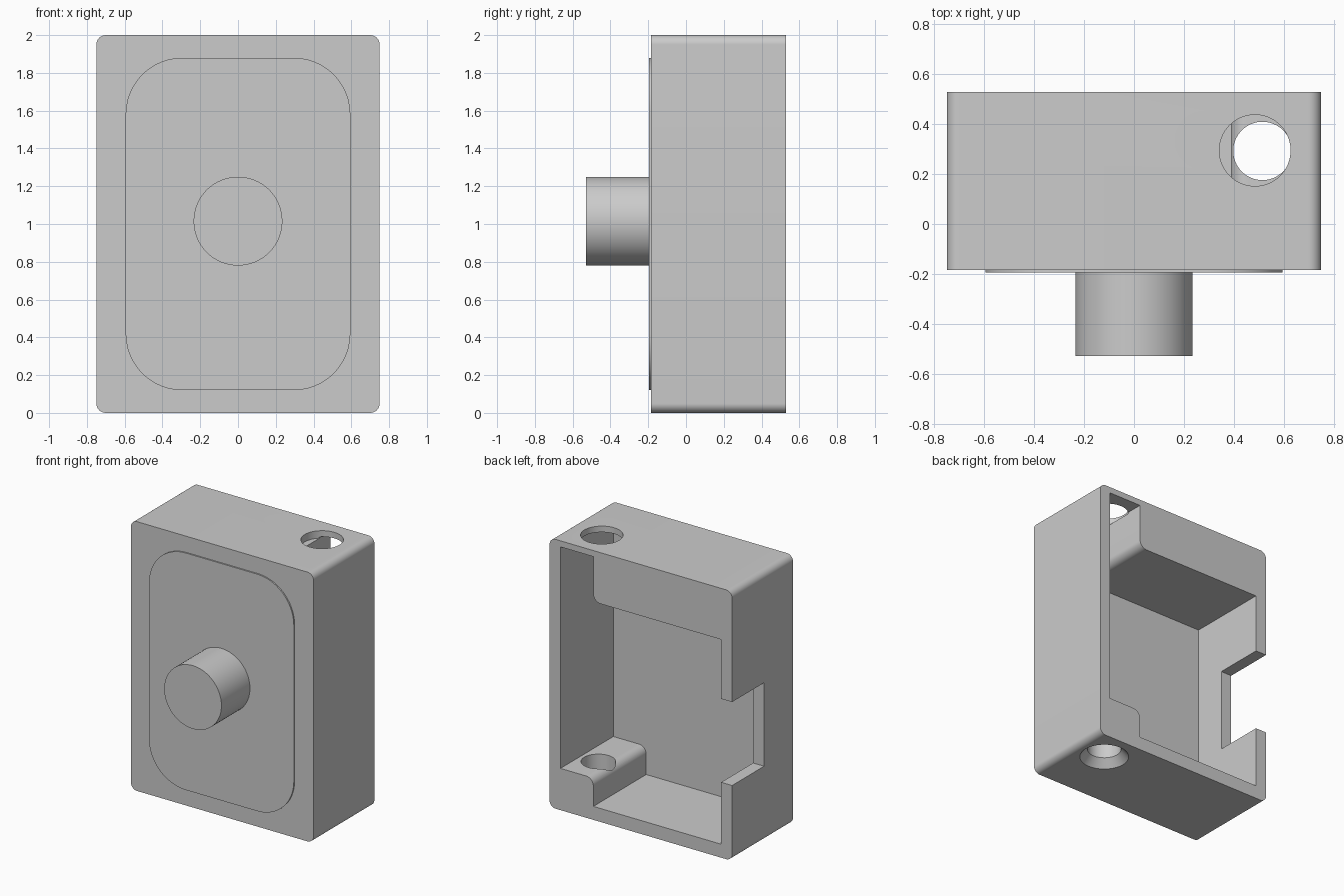
import bpy, bmesh, math
from mathutils import Vector, Matrix

cube = bpy.data.objects.get("Cube")
if cube:
    bpy.data.objects.remove(cube, do_unlink=True)

grey = bpy.data.materials.new("plain grey")
grey.use_nodes = True
GREY = (0.6, 0.6, 0.6, 1)
grey.diffuse_color = GREY
grey.node_tree.nodes["Principled BSDF"].inputs["Base Color"].default_value = GREY


def make_object(name, bm):
    bmesh.ops.recalc_face_normals(bm, faces=bm.faces)
    mesh = bpy.data.meshes.new(name)
    bm.to_mesh(mesh)
    bm.free()
    mesh.materials.append(grey)
    obj = bpy.data.objects.new(name, mesh)
    bpy.context.collection.objects.link(obj)
    return obj


def fillet(corners, steps=12):
    """Turn (x, z, radius) corners into an outline with rounded corners."""
    outline = []
    for i, (x, z, r) in enumerate(corners):
        p = Vector((x, z))
        if r == 0:
            outline.append(p)
            continue
        a = (Vector(corners[i - 1][:2]) - p).normalized()
        b = (Vector(corners[(i + 1) % len(corners)][:2]) - p).normalized()
        # Corners are all square, so the arc blends between both directions
        for k in range(steps + 1):
            t = math.pi / 2 * k / steps
            outline.append(p + r * (a * (1 - math.sin(t)) + b * (1 - math.cos(t))))
    return outline


def prism(name, corners, y0, y1):
    """Extrude a front outline from y0 to y1."""
    bm = bmesh.new()
    face = bm.faces.new([bm.verts.new((p.x, y0, p.y)) for p in fillet(corners)])
    moved = bmesh.ops.extrude_face_region(bm, geom=[face])["geom"]
    verts = [v for v in moved if isinstance(v, bmesh.types.BMVert)]
    bmesh.ops.translate(bm, verts=verts, vec=(0, y1 - y0, 0))
    return make_object(name, bm)


def box_corners(x0, x1, z0, z1, r=0):
    return [(x0, z0, r), (x1, z0, r), (x1, z1, r), (x0, z1, r)]


def cone(name, centre, r1, r2, depth, rotation=None):
    bm = bmesh.new()
    matrix = Matrix.Translation(centre) @ (rotation or Matrix())
    bmesh.ops.create_cone(bm, cap_ends=True, segments=64, radius1=r1,
                          radius2=r2, depth=depth, matrix=matrix)
    return make_object(name, bm)


def cut(target, cutter):
    mod = target.modifiers.new("cut", 'BOOLEAN')
    mod.operation = 'DIFFERENCE'
    mod.solver = 'EXACT'
    mod.object = cutter
    bpy.context.view_layer.objects.active = target
    bpy.ops.object.modifier_apply(modifier=mod.name)
    bpy.data.objects.remove(cutter, do_unlink=True)


# Housing shell, rounded along its depth
housing = prism("housing", box_corners(-0.75, 0.75, 0, 2, 0.05), -0.185, 0.53)

# Open back, leaving a thick top block and a screw boss in the lower corner
inner, step = 0.66, 0.39
cavity = [(-inner, 0.1, 0), (step, 0.1, 0), (step, 0.31, 0.06), (inner, 0.31, 0),
          (inner, 1.955, 0), (step, 1.955, 0), (step, 1.62, 0.06), (-inner, 1.62, 0)]
cut(housing, prism("cavity_cutter", cavity, -0.09, 0.6))

# Side wall notch
cut(housing, prism("notch_cutter", box_corners(-0.8, -0.6, 0.56, 1.18), 0.155, 0.6))

# Access hole in the top, screw hole and countersink in the bottom
cut(housing, cone("access_cutter", (0.485, 0.295, 2), 0.143, 0.143, 0.11))
cut(housing, cone("screw_cutter", (0.515, 0.293, 0.2), 0.117, 0.117, 0.5))
cut(housing, cone("countersink_cutter", (0.515, 0.293, 0.02), 0.187, 0.117, 0.08))

# Raised front panel and round knob
panel = prism("front_panel", box_corners(-0.595, 0.595, 0.12, 1.88, 0.3), -0.195, -0.18)
knob = cone("knob", (0, -0.355, 1.015), 0.235, 0.235, 0.35,
            Matrix.Rotation(math.pi / 2, 4, 'X'))

# Smooth curved faces, keep hard edges
bpy.ops.object.select_all(action='DESELECT')
for obj in (housing, panel, knob):
    obj.select_set(True)
bpy.context.view_layer.objects.active = housing
bpy.ops.object.shade_smooth_by_angle(angle=math.radians(30))
